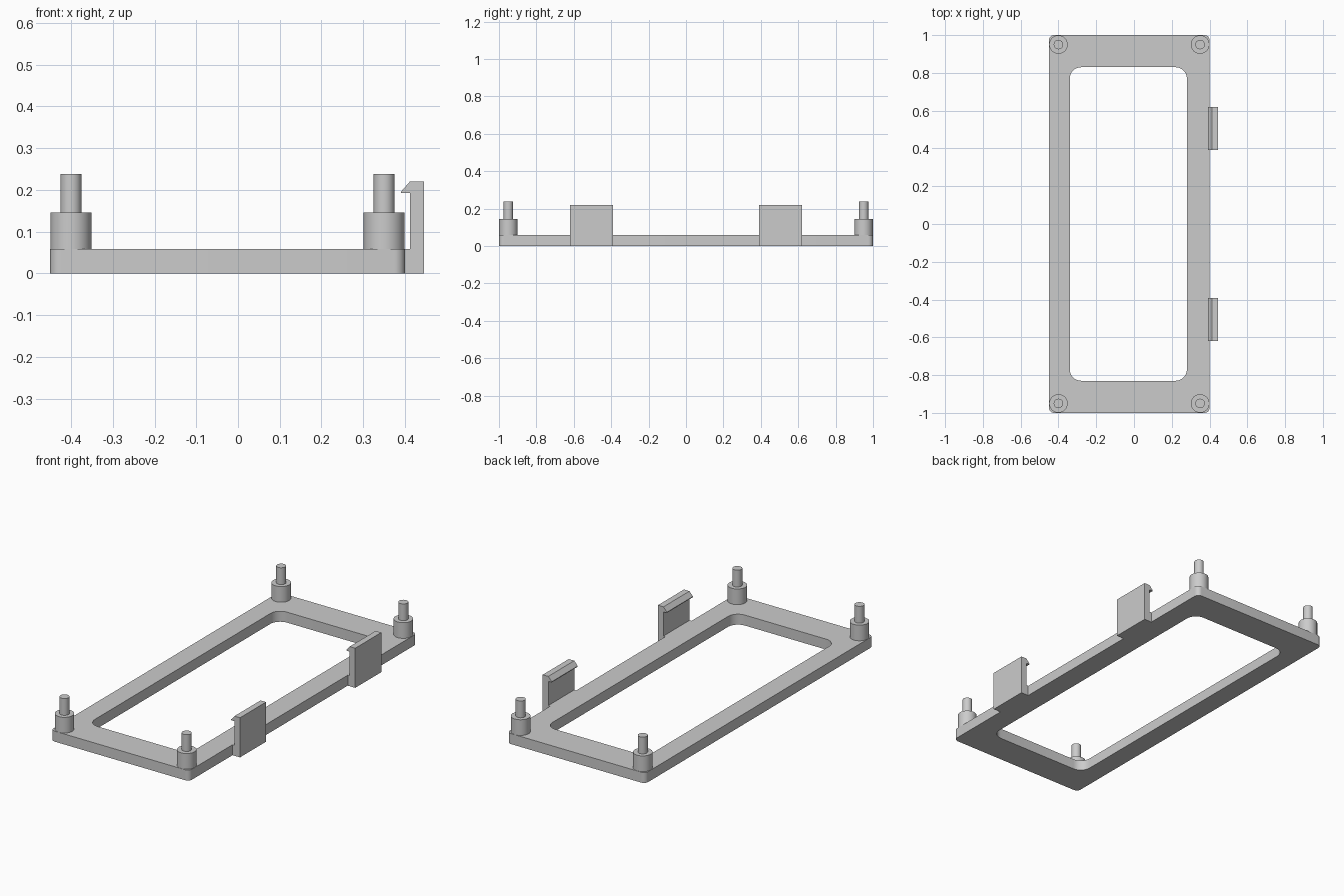
import bpy, bmesh, math

if "Cube" in bpy.data.objects:
    bpy.data.objects.remove(bpy.data.objects["Cube"])

grey = bpy.data.materials.new("light grey plastic")
grey.use_nodes = True
grey.diffuse_color = (0.6, 0.6, 0.6, 1)
grey.node_tree.nodes["Principled BSDF"].inputs["Base Color"].default_value = (0.6, 0.6, 0.6, 1)

THICK = 0.058


def finish(name, bm):
    """Turn a bmesh into a shaded object."""
    bmesh.ops.recalc_face_normals(bm, faces=bm.faces)
    mesh = bpy.data.meshes.new(name)
    bm.to_mesh(mesh)
    bm.free()
    mesh.materials.append(grey)
    obj = bpy.data.objects.new(name, mesh)
    bpy.context.collection.objects.link(obj)
    bpy.ops.object.select_all(action='DESELECT')
    obj.select_set(True)
    bpy.context.view_layer.objects.active = obj
    bpy.ops.object.shade_smooth_by_angle(angle=math.radians(30))
    return obj


def rounded_rect(x0, x1, y, r, steps=8):
    """Outline of a rectangle with rounded corners, anticlockwise."""
    corners = [(x1 - r, y - r), (x0 + r, y - r), (x0 + r, r - y), (x1 - r, r - y)]
    points = []
    for i, (cx, cy) in enumerate(corners):
        for s in range(steps + 1):
            a = (i + s / steps) * math.pi / 2
            points.append((cx + r * math.cos(a), cy + r * math.sin(a)))
    return points


# Flat frame with a rounded opening
bm = bmesh.new()
outer = rounded_rect(-0.45, 0.40, 1.0, 0.026)
inner = rounded_rect(-0.34, 0.28, 0.83, 0.06)
rings = [[bm.verts.new((x, y, z)) for x, y in loop]
         for loop, z in ((outer, 0), (outer, THICK), (inner, THICK), (inner, 0))]
count = len(outer)
for k in range(4):
    a, b = rings[k], rings[(k + 1) % 4]
    for i in range(count):
        j = (i + 1) % count
        bm.faces.new((a[i], a[j], b[j], b[i]))
finish("frame", bm)


# Stepped corner posts: a wide standoff carrying a narrow pin
def post(name, cx, cy, sides=48):
    bm = bmesh.new()
    profile = [(0.049, THICK), (0.049, 0.145), (0.025, 0.145), (0.025, 0.238)]
    rings = []
    for r, z in profile:
        rings.append([bm.verts.new((cx + r * math.cos(t * math.tau / sides),
                                    cy + r * math.sin(t * math.tau / sides), z))
                      for t in range(sides)])
    for a, b in zip(rings, rings[1:]):
        for i in range(sides):
            j = (i + 1) % sides
            bm.faces.new((a[i], a[j], b[j], b[i]))
    bm.faces.new(rings[0])
    bm.faces.new(rings[-1])
    finish(name, bm)


# Hooked side clips, extruded from their cross-section
def clip(name, cy, half=0.114):
    bm = bmesh.new()
    profile = [(0.398, 0), (0.446, 0), (0.446, 0.22), (0.412, 0.22), (0.391, 0.196),
               (0.391, 0.192), (0.412, 0.192), (0.412, THICK), (0.398, THICK)]
    face = bm.faces.new([bm.verts.new((x, cy - half, z)) for x, z in profile])
    ext = bmesh.ops.extrude_face_region(bm, geom=[face], use_keep_orig=True)
    moved = [g for g in ext["geom"] if isinstance(g, bmesh.types.BMVert)]
    bmesh.ops.translate(bm, verts=moved, vec=(0, 2 * half, 0))
    finish(name, bm)


for side, y in (("front", -1), ("back", 1)):
    post(side + "_right_post", -0.40, 0.95 * y)
    post(side + "_left_post", 0.35, 0.95 * y)
    clip(side + "_clip", 0.505 * y)
